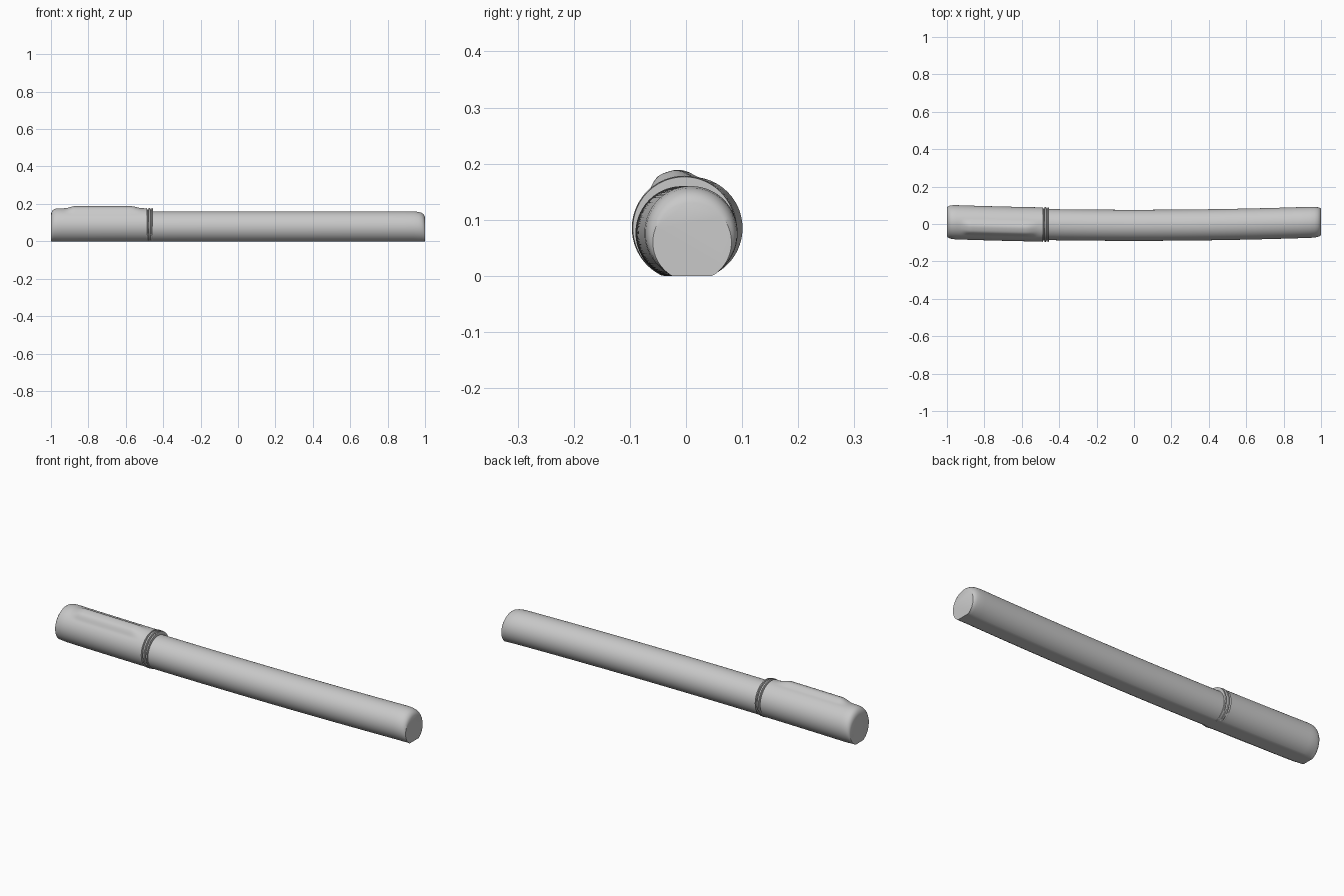
import bpy
import bmesh
from math import sin, cos, pi, radians

cube = bpy.data.objects.get("Cube")
if cube:
    bpy.data.objects.remove(cube, do_unlink=True)

SIDES = 96
GREY = (0.58, 0.58, 0.58, 1)
mat = bpy.data.materials.new("plain grey")
mat.use_nodes = True
mat.diffuse_color = GREY
mat.node_tree.nodes["Principled BSDF"].inputs["Base Color"].default_value = GREY


def bend(x):
    """Sideways curve of the centre line."""
    return -0.007 + 0.018 * x * x


def smooth(t):
    t = max(0.0, min(1.0, t))
    return t * t * (3 - 2 * t)


def no_bump(x, angle):
    return 0.0


def thumb_rest(x, angle):
    """Raised pad along the upper front of the grip."""
    along = smooth((x + 0.93) / 0.06) * smooth((-0.5 - x) / 0.08)
    offset = abs(angle - radians(108)) / radians(31)
    return 0.014 * along * smooth(1.25 * (1 - offset))


def collar_groove(x, angle):
    """Fill the grooves again near the underside."""
    return 0.007 if sin(angle) < -0.55 and groove(x) else 0.0


def groove(x):
    return -0.486 < x < -0.479 or -0.469 < x < -0.462


def loft(name, stations, bump=no_bump):
    """Skin rings of (x, radius, centre height), flattened underneath."""
    bm = bmesh.new()
    rings = []
    for x, r, cz in stations:
        ring = []
        for i in range(SIDES):
            a = 2 * pi * i / SIDES
            d = r + bump(x, a)
            ring.append(bm.verts.new((x, bend(x) + d * cos(a), max(0, cz + d * sin(a)))))
        rings.append(ring)
    for low, high in zip(rings, rings[1:]):
        for i in range(SIDES):
            j = (i + 1) % SIDES
            bm.faces.new((low[i], low[j], high[j], high[i]))
    bm.faces.new(rings[0])
    bm.faces.new(rings[-1])
    bmesh.ops.recalc_face_normals(bm, faces=bm.faces)
    mesh = bpy.data.meshes.new(name)
    bm.to_mesh(mesh)
    bm.free()
    mesh.materials.append(mat)
    obj = bpy.data.objects.new(name, mesh)
    bpy.context.collection.objects.link(obj)
    bpy.ops.object.select_all(action="DESELECT")
    obj.select_set(True)
    bpy.context.view_layer.objects.active = obj
    bpy.ops.object.shade_smooth_by_angle(angle=radians(35))
    return obj


# Long curved shaft with a rounded tip
shaft = [(-0.47 + 1.41 * i / 30, 0.083, 0.077) for i in range(31)]
shaft += [(0.965, 0.082, 0.075), (0.98, 0.08, 0.073), (0.99, 0.077, 0.069),
          (0.995, 0.074, 0.066), (1.0, 0.07, 0.06)]
loft("shaft", shaft)

# Thicker grip with a rounded butt and a thumb rest
grip = [(-1.0, 0.075, 0.069), (-0.997, 0.081, 0.075), (-0.99, 0.086, 0.081),
        (-0.98, 0.089, 0.084), (-0.965, 0.091, 0.085)]
grip += [(-0.95 + 0.46 * i / 46, 0.0915, 0.085) for i in range(47)]
loft("grip", grip, thumb_rest)

# Grooved collar where the grip meets the shaft
collar = [(-0.49, 0.0915, 0.085), (-0.487, 0.0925, 0.085)]
collar += [(-0.485, 0.085, 0.085), (-0.48, 0.085, 0.085)]
collar += [(-0.478, 0.0935, 0.085), (-0.47, 0.0935, 0.085)]
collar += [(-0.468, 0.085, 0.085), (-0.463, 0.085, 0.085)]
collar += [(-0.461, 0.0925, 0.085), (-0.455, 0.0915, 0.085)]
loft("collar", collar, collar_groove)
